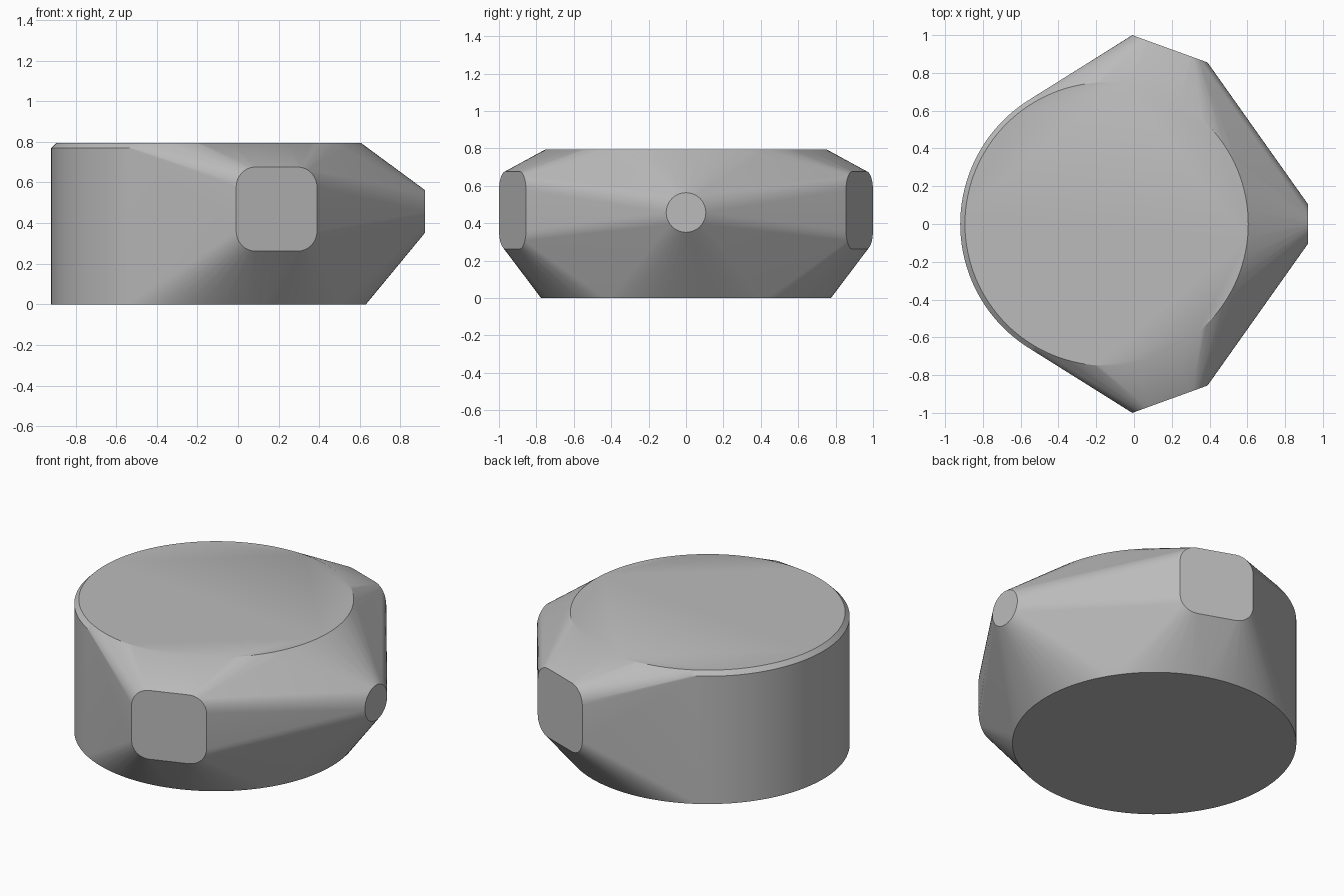
import bpy, bmesh, math
from mathutils import Vector, Matrix

cube = bpy.data.objects.get("Cube")
if cube:
    bpy.data.objects.remove(cube, do_unlink=True)

grey = bpy.data.materials.new("neutral grey")
grey.use_nodes = True
colour = (0.5, 0.5, 0.5, 1)
grey.diffuse_color = colour
grey.node_tree.nodes["Principled BSDF"].inputs["Base Color"].default_value = colour


def ring(radius, matrix, count):
    """Circle of points in the local XY plane."""
    return [matrix @ Vector((radius * math.cos(a), radius * math.sin(a), 0))
            for a in (2 * math.pi * i / count for i in range(count))]


def rounded_pad(side):
    """Rounded rectangle outline, standing upright and turned to the side."""
    half_w, half_h, r = 0.212, 0.207, 0.1
    along = Vector((0.4, -0.145 * side, 0)).normalized()
    centre = Vector((0.19, 0.9275 * side, 0.469))
    points = []
    for quarter, (sx, sz) in enumerate(((1, 1), (-1, 1), (-1, -1), (1, -1))):
        for i in range(9):
            a = math.pi / 2 * (quarter + i / 8)
            u = sx * (half_w - r) + r * math.cos(a)
            v = sz * (half_h - r) + r * math.sin(a)
            points.append(centre + along * u + Vector((0, 0, v)))
    return points


# Round body: base, wall top and chamfered top rim
outline = []
for radius, z in ((0.775, 0), (0.775, 0.77), (0.75, 0.795)):
    outline += ring(radius, Matrix.Translation((-0.145, 0, z)), 128)

# Two flat side pads and the small round nose
for side in (-1, 1):
    outline += rounded_pad(side)
outline += ring(0.106, Matrix.Translation((0.92, 0, 0.457)) @ Matrix.Rotation(math.pi / 2, 4, "Y"), 48)

# Stretch one skin over all the profiles
bm = bmesh.new()
for p in outline:
    bm.verts.new(p)
result = bmesh.ops.convex_hull(bm, input=bm.verts[:])
unused = {g for g in result["geom_interior"] + result["geom_unused"] if isinstance(g, bmesh.types.BMVert)}
bmesh.ops.delete(bm, geom=list(unused), context="VERTS")
bmesh.ops.dissolve_limit(bm, angle_limit=math.radians(0.2), verts=bm.verts[:], edges=bm.edges[:])
bmesh.ops.recalc_face_normals(bm, faces=bm.faces[:])

mesh = bpy.data.meshes.new("housing")
bm.to_mesh(mesh)
bm.free()
mesh.materials.append(grey)
housing = bpy.data.objects.new("housing", mesh)
bpy.context.collection.objects.link(housing)

# Smooth shading with crisp rims
bpy.ops.object.select_all(action="DESELECT")
housing.select_set(True)
bpy.context.view_layer.objects.active = housing
bpy.ops.object.shade_smooth_by_angle(angle=math.radians(30))
